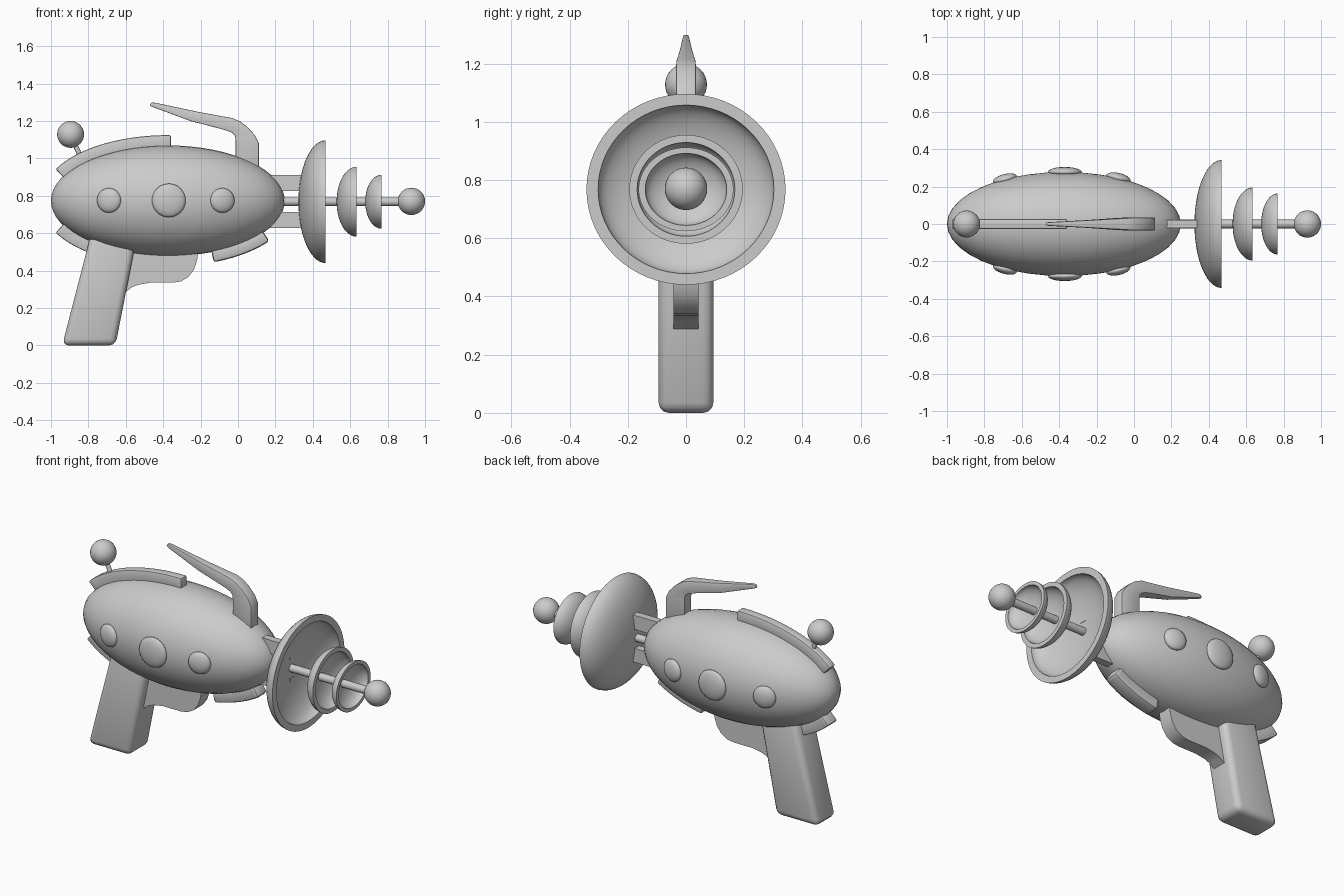
import bpy, bmesh
from math import sin, cos, pi, radians, sqrt
from mathutils import Vector, Matrix

if "Cube" in bpy.data.objects:
    bpy.data.objects.remove(bpy.data.objects["Cube"])

CX, CZ = -0.375, 0.773             # body centre
A, B, C = 0.625, 0.278, 0.296      # body half sizes in x, y, z
AXIS_Z = 0.768                     # barrel axis height


def finish(bm, name, angle=35):
    bmesh.ops.recalc_face_normals(bm, faces=bm.faces)
    me = bpy.data.meshes.new(name)
    bm.to_mesh(me)
    bm.free()
    ob = bpy.data.objects.new(name, me)
    bpy.context.collection.objects.link(ob)
    bpy.ops.object.select_all(action='DESELECT')
    ob.select_set(True)
    bpy.context.view_layer.objects.active = ob
    bpy.ops.object.shade_smooth_by_angle(angle=radians(angle))
    return ob


def ellipsoid(name, loc, size, rot=Matrix(), seg=32, rings=16):
    bm = bmesh.new()
    m = Matrix.Translation(loc) @ rot @ Matrix.Diagonal((*size, 1))
    bmesh.ops.create_uvsphere(bm, u_segments=seg, v_segments=rings, radius=1, matrix=m)
    return finish(bm, name, 60)


def rod(name, p, q, r, seg=20):
    p, q = Vector(p), Vector(q)
    d = q - p
    bm = bmesh.new()
    m = Matrix.Translation((p + q) / 2) @ d.to_track_quat('Z', 'Y').to_matrix().to_4x4()
    bmesh.ops.create_cone(bm, cap_ends=True, segments=seg, radius1=r, radius2=r,
                          depth=d.length, matrix=m)
    return finish(bm, name)


def prism(name, pts, half, bevel=0.0, segs=3):
    """Side profile in x,z extruded to both sides in y."""
    bm = bmesh.new()
    f = bm.faces.new([bm.verts.new((x, -half, z)) for x, z in pts])
    ext = bmesh.ops.extrude_face_region(bm, geom=[f])['geom']
    bmesh.ops.translate(bm, verts=[v for v in ext if isinstance(v, bmesh.types.BMVert)],
                        vec=(0, 2 * half, 0))
    bmesh.ops.recalc_face_normals(bm, faces=bm.faces)
    if bevel:
        bmesh.ops.bevel(bm, geom=bm.edges[:], offset=bevel, segments=segs,
                        profile=0.5, affect='EDGES')
    return finish(bm, name)


def loft(name, sections, bevel=0.0):
    """Join four-sided sections (outer x,z / inner x,z / half width)."""
    bm = bmesh.new()
    rows = [[bm.verts.new((p[0], s * w, p[1])) for p, s in
             ((o, -1), (o, 1), (i, 1), (i, -1))] for o, i, w in sections]
    for r0, r1 in zip(rows, rows[1:]):
        for k in range(4):
            n = (k + 1) % 4
            bm.faces.new((r0[k], r0[n], r1[n], r1[k]))
    bm.faces.new(rows[0])
    bm.faces.new(rows[-1])
    bmesh.ops.recalc_face_normals(bm, faces=bm.faces)
    if bevel:
        sharp = [e for e in bm.edges if e.calc_face_angle(0) > 0.9]
        bmesh.ops.bevel(bm, geom=sharp, offset=bevel, segments=2, profile=0.5, affect='EDGES')
    return finish(bm, name)


def hull_strip(name, a0, a1, half, height=0.055, bevel=0.008):
    """Raised strip following the body's outline between two angles."""
    secs = []
    for k in range(15):
        t = radians(a0 + (a1 - a0) * k / 14)
        p = Vector((CX + A * cos(t), CZ + C * sin(t)))
        n = Vector((cos(t) / A, sin(t) / C)).normalized()
        secs.append((p + n * height, p - n * 0.025, half))
    return loft(name, secs, bevel)


def dish(name, back, rim, ry, rz, wall, seg=64):
    """Hollow half-ellipsoid bowl opening towards +x."""
    n, depth = 14, rim - back
    ang = [pi / 2 * k / n for k in range(n + 1)]
    prof = [(rim - depth * cos(t), sin(t)) for t in ang]
    k_in = 1 - wall / ry
    prof += [(rim - (depth - wall * 0.8) * cos(t), sin(t) * k_in) for t in reversed(ang)]
    bm = bmesh.new()
    rows = [[bm.verts.new((x, ry * r * cos(2 * pi * j / seg),
                           AXIS_Z + rz * r * sin(2 * pi * j / seg)))
             for j in range(seg)] for x, r in prof]
    for r0, r1 in zip(rows, rows[1:]):
        for j in range(seg):
            m = (j + 1) % seg
            bm.faces.new((r0[j], r0[m], r1[m], r1[j]))
    bmesh.ops.remove_doubles(bm, verts=bm.verts, dist=1e-5)
    return finish(bm, name, 40)


# body
ellipsoid("body", (CX, 0, CZ), (A, C, B), seg=64, rings=20,
          rot=Matrix.Rotation(pi / 2, 4, 'X')).name = "body"

# domed portholes on both sides
for i, (x, r) in enumerate(((-0.69, 0.066), (-0.37, 0.09), (-0.083, 0.066))):
    for s, side in ((-1, "left"), (1, "right")):
        t = (x - CX) / A
        h = sqrt(1 - t * t)
        nrm = Vector((t / A, s * h / B, 0))
        ellipsoid(f"porthole_{side}_{i + 1}", (x, s * B * h, 0.775), (r, r, 0.027),
                  nrm.to_track_quat('Z', 'Y').to_matrix().to_4x4(), 32, 12)

# raised strips on the hull
hull_strip("top_ridge", 88.5, 154, 0.027)
hull_strip("rear_lower_strip", 206, 238, 0.045)
hull_strip("front_lower_strip", -68, -35, 0.045, bevel=0.015)

# grip and trigger block
prism("grip", [(-0.94, 0), (-0.655, 0), (-0.545, 0.56), (-0.785, 0.6)], 0.094, 0.035)
prism("trigger", [(-0.64, 0.27), (-0.595, 0.29), (-0.565, 0.312), (-0.53, 0.325),
                  (-0.47, 0.335), (-0.35, 0.335), (-0.305, 0.342), (-0.265, 0.365),
                  (-0.235, 0.405), (-0.22, 0.45), (-0.205, 0.54), (-0.6, 0.54)], 0.043)

# swept-back fin on top
loft("top_fin", [
    ((0.112, 0.90), (-0.013, 0.90), 0.034),
    ((0.112, 1.08), (-0.013, 1.10), 0.034),
    ((0.09, 1.125), (-0.017, 1.122), 0.034),
    ((0.05, 1.168), (-0.03, 1.136), 0.034),
    ((0.01, 1.198), (-0.055, 1.147), 0.034),
    ((-0.03, 1.215), (-0.10, 1.16), 0.032),
    ((-0.22, 1.25), (-0.25, 1.198), 0.021),
    ((-0.44, 1.297), (-0.455, 1.274), 0.01),
    ((-0.463, 1.299), (-0.472, 1.282), 0.008)], 0.004)

# rear antenna
rod("antenna_stem", (-0.895, 0, 1.125), (-0.815, 0, 0.95), 0.013, 12)
ellipsoid("antenna_ball", (-0.895, 0, 1.128), (0.072,) * 3)

# struts joining body to the large dish
for nm, z in (("upper", 0.868), ("lower", 0.67)):
    prism(f"{nm}_strut", [(0.08, z - 0.042), (0.36, z - 0.042),
                          (0.36, z + 0.042), (0.08, z + 0.042)], 0.022)

# barrel, dishes and tip
rod("barrel_rod", (0.15, 0, AXIS_Z), (0.92, 0, AXIS_Z), 0.023)
dish("large_dish", 0.323, 0.468, 0.342, 0.328, 0.04)
dish("middle_dish", 0.527, 0.634, 0.195, 0.187, 0.027)
dish("small_dish", 0.68, 0.767, 0.163, 0.144, 0.023)
ellipsoid("tip_ball", (0.927, 0, 0.77), (0.073,) * 3)
